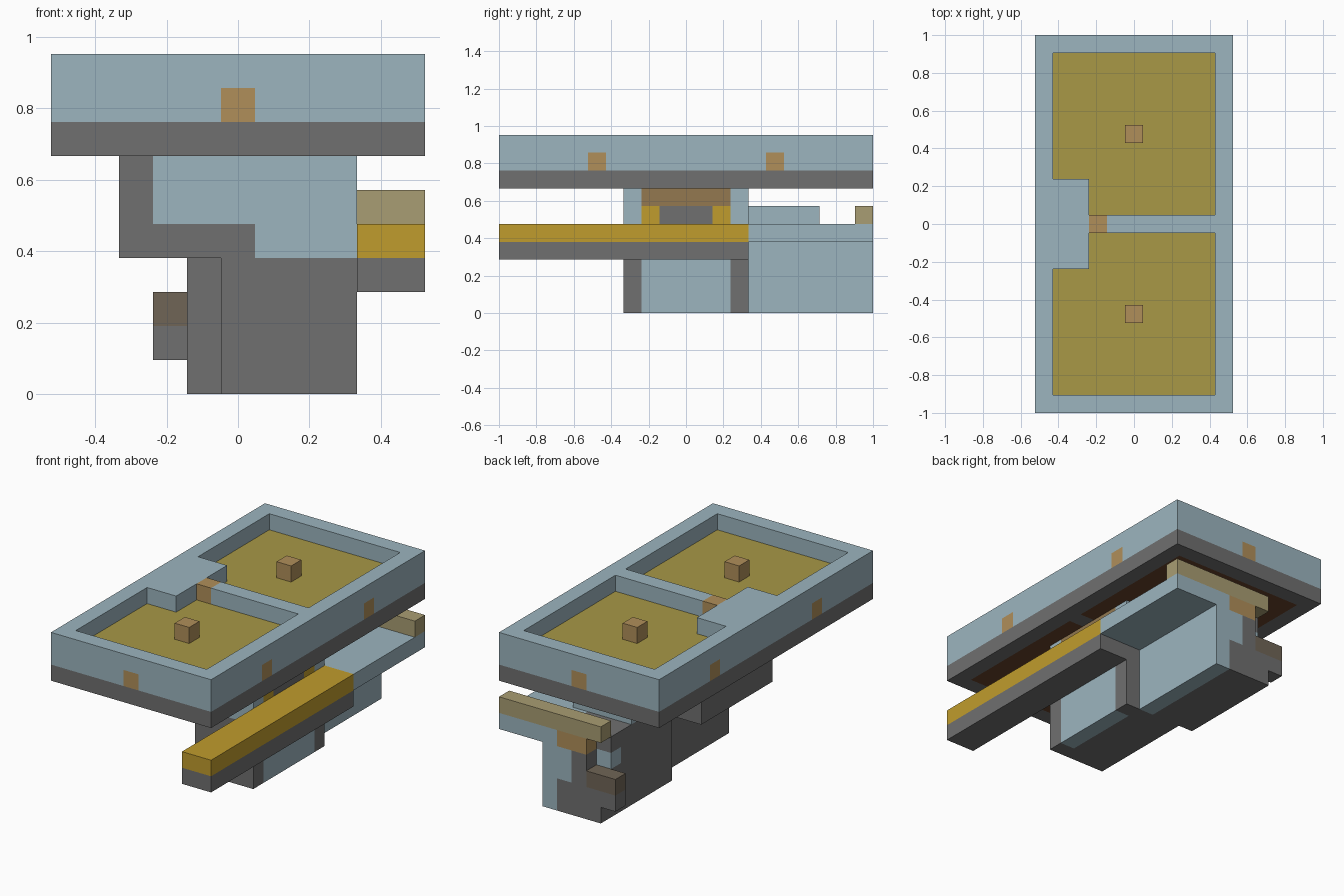
import bpy
import bmesh
from mathutils import Vector

if "Cube" in bpy.data.objects:
    bpy.data.objects.remove(bpy.data.objects["Cube"], do_unlink=True)

UNIT = 2 / 21                      # one block of the grid
ORIGIN = Vector((5.5, 10.5, 0))    # grid point placed at the world origin


def srgb(*rgb):
    return [((c / 255 + 0.055) / 1.055) ** 2.4 for c in rgb] + [1]


COLOURS = {
    "grey": srgb(112, 112, 112),
    "pale_blue": srgb(156, 181, 191),
    "golden_yellow": srgb(192, 156, 45),
    "olive_yellow": srgb(168, 152, 70),
    "peg_tan": srgb(176, 143, 90),
    "khaki": srgb(169, 157, 115),
    "drab_brown": srgb(112, 101, 86),
    "dark_brown": srgb(105, 66, 42),
    "warm_brown": srgb(147, 120, 80),
}
MATS = {}
for mat_name, colour in COLOURS.items():
    m = bpy.data.materials.new(mat_name)
    m.use_nodes = True
    m.diffuse_color = colour
    m.node_tree.nodes["Principled BSDF"].inputs["Base Color"].default_value = colour
    MATS[mat_name] = m

DIRS = [Vector(d) for d in ((1, 0, 0), (-1, 0, 0), (0, 1, 0),
                            (0, -1, 0), (0, 0, 1), (0, 0, -1))]


def cells(box):
    """All grid cells inside (x0, x1, y0, y1, z0, z1)."""
    x0, x1, y0, y1, z0, z1 = box
    return {(x, y, z) for x in range(x0, x1)
            for y in range(y0, y1) for z in range(z0, z1)}


def block_part(name, solids, base, cuts=(), paint=()):
    """Union of boxes minus cuts, with later paint boxes winning."""
    filled = set().union(*map(cells, solids)) - set().union(*map(cells, cuts))
    look = {c: base for c in filled}
    for colour, box in paint:
        look.update((c, colour) for c in cells(box) & filled)
    used = list(dict.fromkeys(look.values()))
    bm = bmesh.new()
    for cell in sorted(filled):
        mid = Vector(cell) + Vector((0.5, 0.5, 0.5))
        for d in DIRS:
            if tuple(int(a + b) for a, b in zip(cell, d)) in filled:
                continue
            u = Vector((d.y, d.z, d.x))
            v = d.cross(u)
            verts = [bm.verts.new((mid + (d + u * a + v * b) / 2 - ORIGIN) * UNIT)
                     for a, b in ((1, 1), (-1, 1), (-1, -1), (1, -1))]
            bm.faces.new(verts).material_index = used.index(look[cell])
    # Merge the unit faces into large flat faces
    bmesh.ops.remove_doubles(bm, verts=bm.verts[:], dist=UNIT / 100)
    bmesh.ops.dissolve_limit(bm, angle_limit=0.02, verts=bm.verts[:],
                             edges=bm.edges[:], delimit={'MATERIAL'})
    bm.normal_update()
    mesh = bpy.data.meshes.new(name)
    bm.to_mesh(mesh)
    bm.free()
    for colour in used:
        mesh.materials.append(MATS[colour])
    obj = bpy.data.objects.new(name, mesh)
    bpy.context.collection.objects.link(obj)
    return obj


# Tray: two sunken floors, divider, side ledge, coloured pegs round the rim
floors = [(1, 10, 1, 10), (1, 10, 11, 20)]
ledge = (1, 3, 8, 13)
tray_paint = [("pale_blue", (0, 11, 0, 21, 8, 10))]
tray_paint += [("dark_brown", f + (7, 8)) for f in floors]
tray_paint += [("olive_yellow", f + (8, 9)) for f in floors]
tray_paint += [("pale_blue", ledge + (8, 10)), ("peg_tan", (3, 4, 10, 11, 9, 10))]
for px, py in ((5, 0), (5, 20), (0, 5), (0, 15), (10, 5), (10, 15)):
    tray_paint.append(("peg_tan", (px, px + 1, py, py + 1, 8, 9)))
block_part("tray_base", [(0, 11, 0, 21, 7, 9)], "grey", paint=tray_paint)
block_part("tray_rim",
           [(0, 1, 0, 21, 9, 10), (10, 11, 0, 21, 9, 10), (0, 11, 0, 1, 9, 10),
            (0, 11, 20, 21, 9, 10), (3, 11, 10, 11, 9, 10), ledge + (9, 10)],
           "pale_blue", paint=tray_paint)
for side, py in (("front", 5), ("back", 15)):
    block_part(side + "_tray_peg", [(5, 6, py, py + 1, 9, 10)], "peg_tan")

# Central column carrying the tray
block_part("central_column", [(2, 9, 7, 14, 4, 7), (5, 9, 7, 14, 0, 4)], "grey",
           paint=[("pale_blue", (3, 9, 7, 8, 5, 7)),
                  ("pale_blue", (6, 9, 7, 8, 4, 5)),
                  ("pale_blue", (8, 9, 13, 14, 5, 7)),
                  ("warm_brown", (8, 9, 8, 13, 6, 7)),
                  ("golden_yellow", (8, 9, 8, 13, 5, 6)),
                  ("grey", (8, 9, 9, 12, 5, 6)),
                  ("pale_blue", (8, 9, 8, 13, 0, 4))])

# Long beam reaching to the front
block_part("side_beam", [(9, 11, 0, 14, 3, 5)], "grey",
           paint=[("golden_yellow", (9, 11, 0, 14, 4, 5))])

# Rear body with overhanging shelf, corner notch and small side step
block_part("rear_body",
           [(4, 8, 14, 21, 0, 4), (4, 11, 14, 21, 4, 5), (3, 4, 20, 21, 1, 3)],
           "grey", cuts=[(4, 5, 20, 21, 3, 5)],
           paint=[("pale_blue", (7, 11, 14, 21, 0, 5)),
                  ("pale_blue", (6, 7, 20, 21, 2, 4)),
                  ("peg_tan", (5, 7, 20, 21, 4, 5)),
                  ("pale_blue", (4, 5, 19, 20, 3, 4)),
                  ("drab_brown", (3, 5, 20, 21, 2, 3))])
block_part("rear_raised_block", [(4, 8, 14, 18, 5, 6)], "pale_blue")
block_part("rear_crossbar", [(4, 11, 20, 21, 5, 6)], "khaki")
